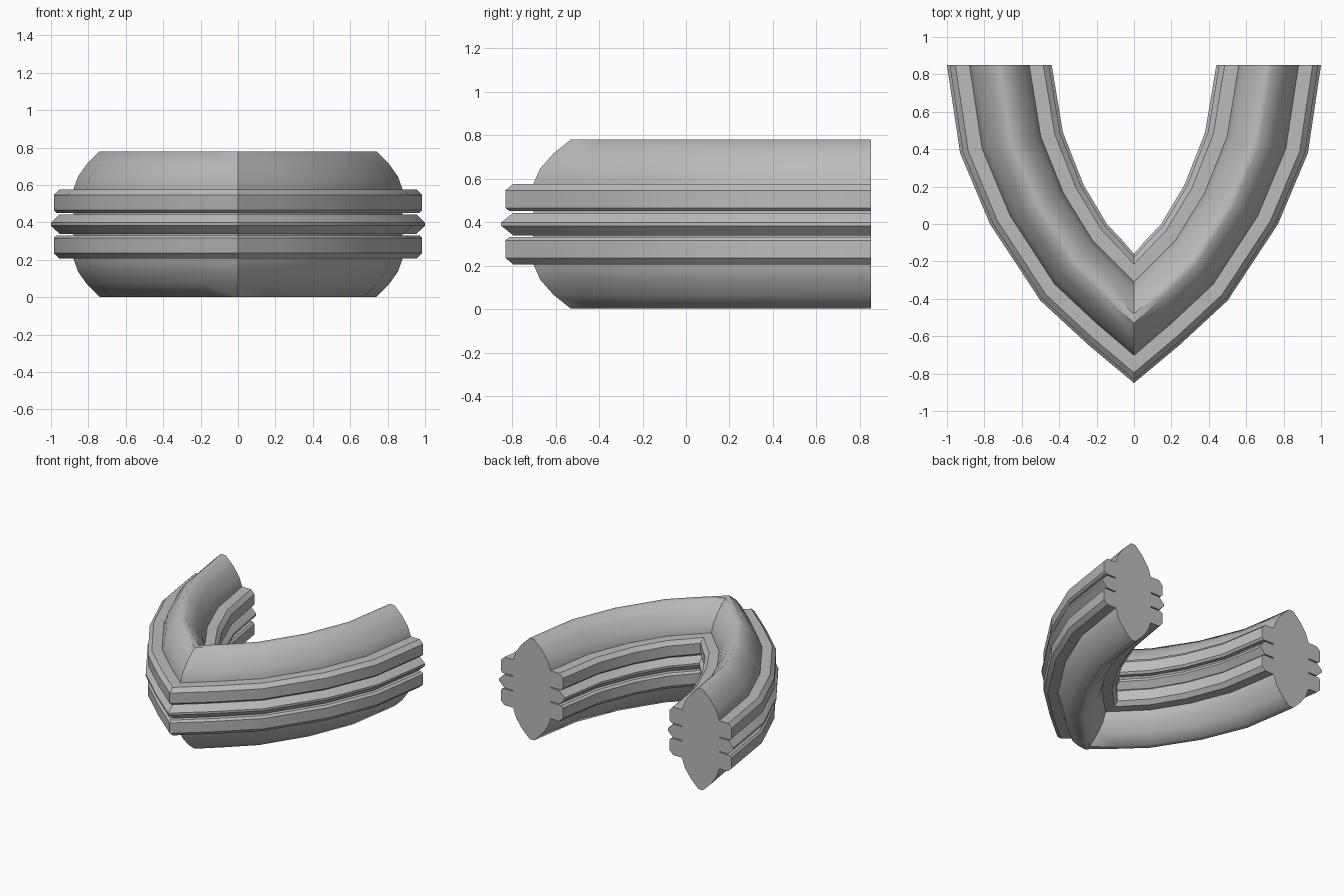
import bpy
import bmesh
import math
from mathutils import Vector

cube = bpy.data.objects.get("Cube")
if cube:
    bpy.data.objects.remove(cube, do_unlink=True)

# One flat grey for the whole moulding
grey = bpy.data.materials.new("plain_grey")
grey.use_nodes = True
colour = (0.5, 0.5, 0.5, 1)
grey.diffuse_color = colour
grey.node_tree.nodes["Principled BSDF"].inputs["Base Color"].default_value = colour

MID_Z = 0.391
HALF_WIDTH = 0.28

# Plan stations of the left arm: outer edge and inner edge, from tip to end
stations = [
    ((0, -0.85), (0, -0.16)),
    ((0.24, -0.65), (0.06, -0.09)),
    ((0.50, -0.41), (0.145, 0.0)),
    ((0.77, 0.0), (0.27, 0.21)),
    ((0.93, 0.38), (0.38, 0.49)),
    ((1.0, 0.85), (0.44, 0.85)),
]
mirrored = [((-o[0], o[1]), (-i[0], i[1])) for o, i in stations[:0:-1]]
path = [(Vector(o), Vector(i)) for o, i in mirrored + stations]


def sweep(name, section, smooth_angle):
    """Sweep a closed (offset, height) section along the mitred V path."""
    bm = bmesh.new()
    rings = []
    for outer, inner in path:
        centre = (outer + inner) / 2
        across = (outer - inner) / (2 * HALF_WIDTH)
        ring = []
        for u, h in section:
            p = centre + across * u
            ring.append(bm.verts.new((p.x, p.y, MID_Z + h)))
        rings.append(ring)
    n = len(section)
    for a, b in zip(rings, rings[1:]):
        for k in range(n):
            m = (k + 1) % n
            bm.faces.new((a[k], a[m], b[m], b[k]))
    bm.faces.new(rings[0])
    bm.faces.new(rings[-1])
    bmesh.ops.recalc_face_normals(bm, faces=bm.faces)
    mesh = bpy.data.meshes.new(name)
    bm.to_mesh(mesh)
    bm.free()
    mesh.materials.append(grey)
    obj = bpy.data.objects.new(name, mesh)
    bpy.context.collection.objects.link(obj)
    bpy.ops.object.select_all(action="DESELECT")
    obj.select_set(True)
    bpy.context.view_layer.objects.active = obj
    bpy.ops.object.shade_smooth_by_angle(angle=math.radians(smooth_angle))


# Tall core with a pointed oval section
quarter = [(0.02, 0.389), (0.085, 0.325), (0.135, 0.255), (0.16, 0.185)]
half = quarter + [(u, -h) for u, h in reversed(quarter)]
sweep("core", half + [(-u, -h) for u, h in half], 46)

# Rails and pointed ridge on the outer and inner sides
rail = [(0.12, 0.185), (0.235, 0.185), (0.265, 0.155),
        (0.265, 0.075), (0.25, 0.06), (0.12, 0.06)]
ridge = [(0.12, 0.052), (0.235, 0.052), (0.28, 0.008),
         (0.28, -0.008), (0.235, -0.052), (0.12, -0.052)]
for side, s in (("outer", 1), ("inner", -1)):
    sweep(side + "_upper_rail", [(s * u, h) for u, h in rail], 30)
    sweep(side + "_lower_rail", [(s * u, -h) for u, h in rail], 30)
    sweep(side + "_ridge", [(s * u, h) for u, h in ridge], 30)
